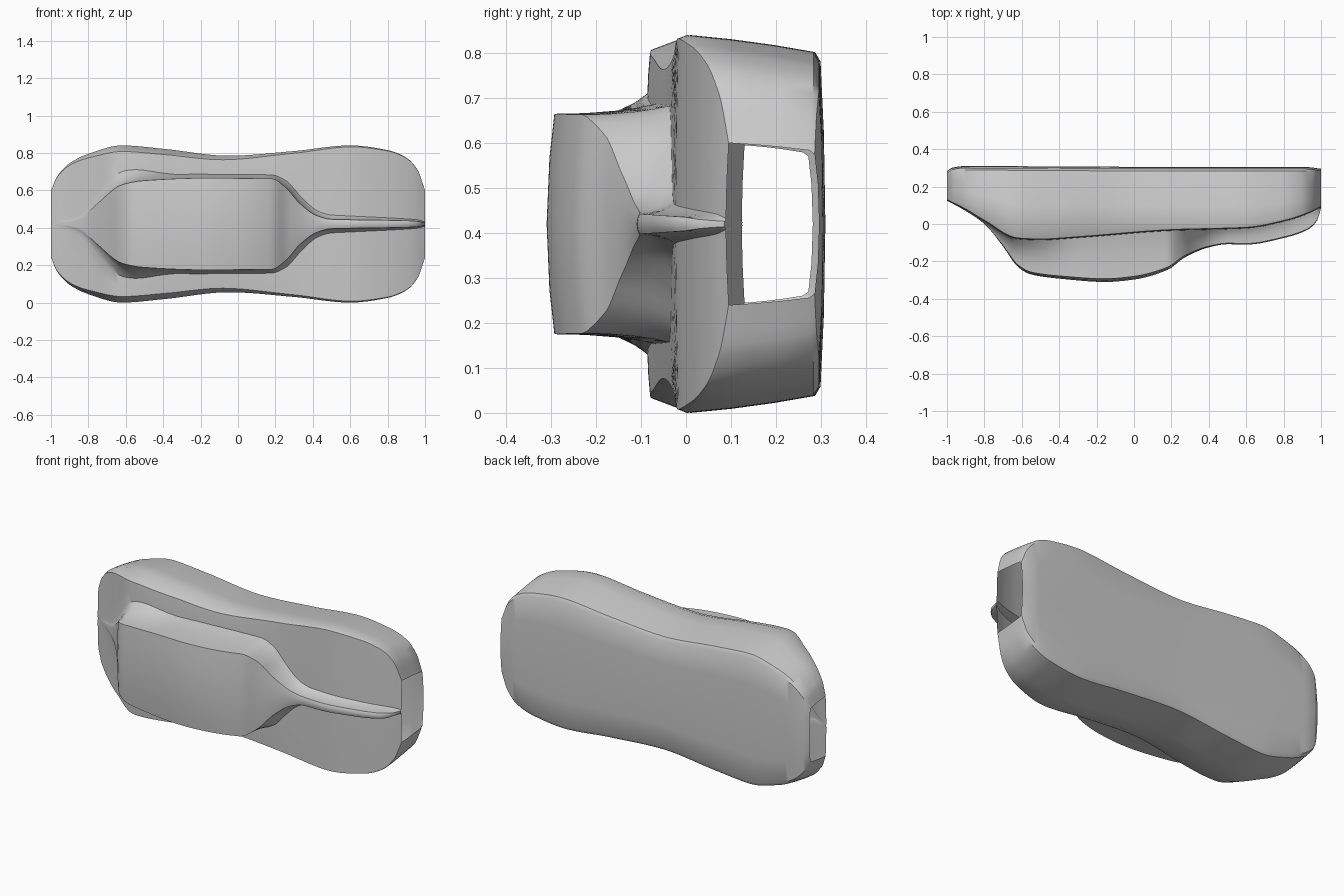
import bpy, bmesh

if "Cube" in bpy.data.objects:
    bpy.data.objects.remove(bpy.data.objects["Cube"])

CZ = 0.42  # mid plane of the shell (it lies on its side)

# Key curves along x
WIDTH = [(-1, .175), (-.97, .25), (-.9, .325), (-.8, .375), (-.62, .42), (-.4, .402), (-.05, .365),
         (.3, .39), (.6, .42), (.8, .395), (.9, .355), (.96, .29), (1, .18)]
DECK = [(-1, .13), (-.9, .08), (-.8, .02), (-.62, -.075), (-.5, -.08), (-.3, -.068), (.2, -.03),
        (.6, -.018), (.8, .018), (.93, .06), (1, .095)]
ROOF = [(-1, .125), (-.9, .07), (-.8, 0), (-.7, -.12), (-.62, -.23), (-.55, -.27), (-.4, -.292),
        (-.15, -.31), (0, -.297), (.18, -.245), (.27, -.18), (.4, -.125), (.5, -.108), (.6, -.11),
        (.8, -.075), (.93, -.03), (.98, .02), (1, .085)]
CABIN = [(-1, .006), (-.9, .015), (-.82, .05), (-.75, .11), (-.62, .21), (-.5, .232), (-.2, .245),
         (.18, .243), (.25, .2), (.33, .11), (.42, .045), (.5, .025), (.8, .02), (.95, .016), (1, .006)]
FLARE = [(-1, .008), (-.85, .03), (-.62, .07), (-.3, .022), (.18, .02), (.3, .045), (.45, .025),
         (.6, .02), (1, .006)]
CREST = [(-1, .004), (-.62, .085), (-.3, .075), (.2, .035), (.6, .02), (1, .003)]
BELLY = [(-1, .282), (-.97, .302), (-.9, .31), (0, .306), (.9, .306), (1, .296)]


def sample(keys, x):
    """Monotone cubic interpolation through the key points."""
    n = len(keys)
    d = [(keys[i + 1][1] - keys[i][1]) / (keys[i + 1][0] - keys[i][0]) for i in range(n - 1)]

    def slope(i):
        if i == 0 or i == n - 1:
            return d[0] if i == 0 else d[-1]
        a, b = d[i - 1], d[i]
        return 0 if a * b <= 0 else 2 * a * b / (a + b)
    i = max(0, min(n - 2, sum(k[0] <= x for k in keys) - 1))
    h = keys[i + 1][0] - keys[i][0]
    t = (x - keys[i][0]) / h
    return ((2*t**3 - 3*t*t + 1) * keys[i][1] + (t**3 - 2*t*t + t) * h * slope(i)
            + (3*t*t - 2*t**3) * keys[i + 1][1] + (t**3 - t*t) * h * slope(i + 1))


def half_section(x):
    """(half width, y) points from the belly centre to the roof centre."""
    w, deck, roof, cab, flare, crest, belly = (
        sample(k, x) for k in (WIDTH, DECK, ROOF, CABIN, FLARE, CREST, BELLY))
    rise = deck - roof
    yc = deck + crest
    pts = [(0, belly), (w * .5, belly - .003), (w * .86, belly - .01), (w * .91, belly - .022)]
    for t in (.33, .67, 1):                       # flank
        pts.append((w * (.91 + .09 * t * (1.4 - .4 * t)), belly - .022 + (yc - belly + .022) * t))
    edge = w - .38 * crest
    foot = min(cab + flare, edge * .97)
    cab = min(cab, foot)
    pts += [(edge, deck), (foot + (edge - foot) * .5, deck - .004)]
    for t in (0, .15, .35, .65, .93):             # flared cabin wall
        pts.append((cab + (foot - cab) * (1 - t) ** 2.5, deck - .006 * (1 - t) - rise * t))
    pts += [(cab * .6, roof + rise * .025), (0, roof)]
    return pts


# Shell: open-ended loft of mirrored sections
xs = [-1 + 2 * i / 100 for i in range(101)]
xs = sorted(xs + [-.99, -.97, .97, .99])
bm = bmesh.new()
rings = []
for x in xs:
    h = half_section(x)
    loop = h + [(-a, y) for a, y in h[-2:0:-1]]
    rings.append([bm.verts.new((x, y, CZ + a)) for a, y in loop])
for r, s in zip(rings, rings[1:]):
    for j in range(len(r)):
        k = (j + 1) % len(r)
        bm.faces.new((r[j], r[k], s[k], s[j]))
bmesh.ops.remove_doubles(bm, verts=bm.verts, dist=1e-5)
bmesh.ops.recalc_face_normals(bm, faces=bm.faces)
mesh = bpy.data.meshes.new("body_shell")
bm.to_mesh(mesh)
bm.free()
shell = bpy.data.objects.new("body_shell", mesh)
bpy.context.collection.objects.link(shell)
bpy.context.view_layer.objects.active = shell
shell.select_set(True)
bpy.ops.object.shade_smooth_by_angle(angle=0.6)
